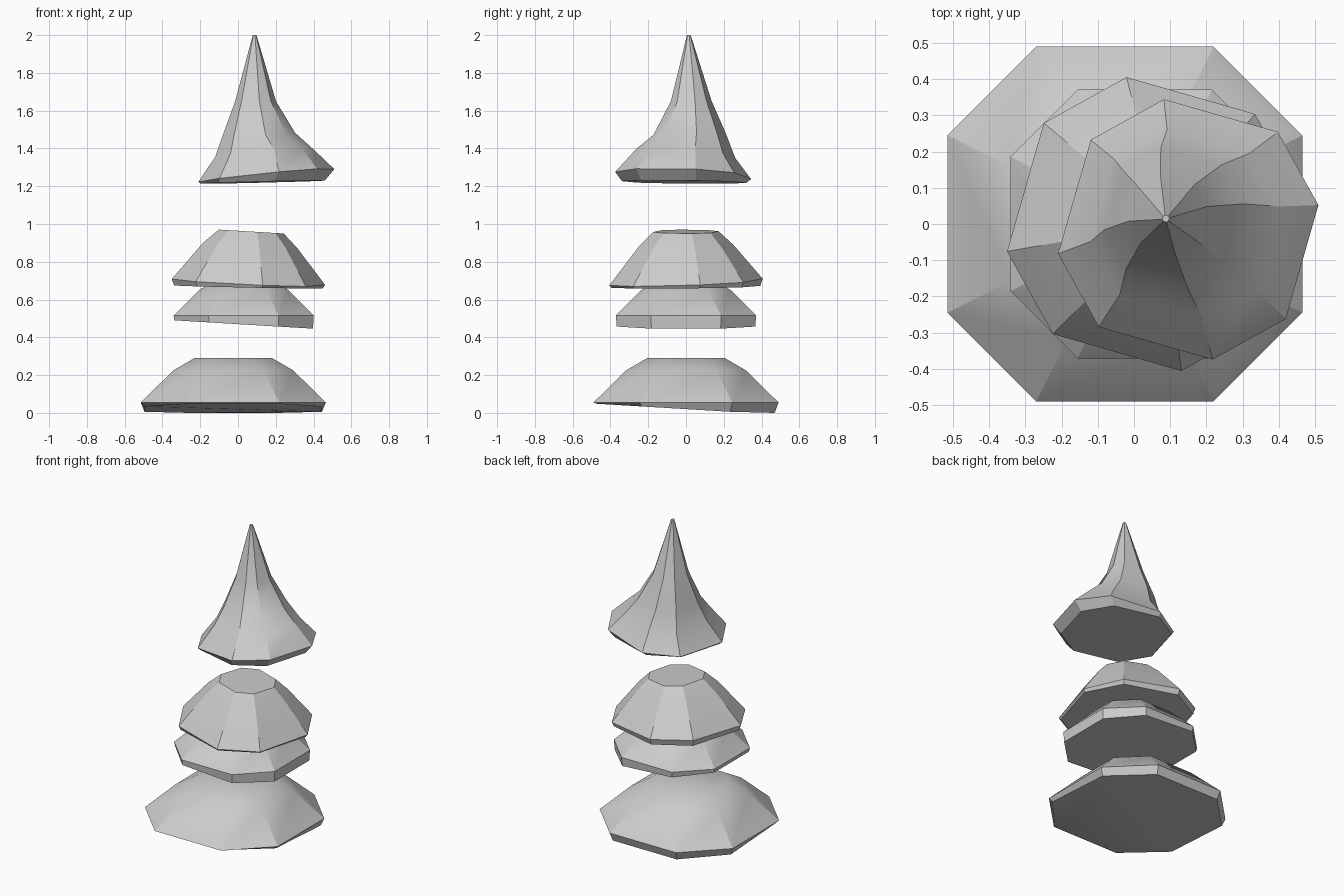
import bpy, bmesh, math

if "Cube" in bpy.data.objects:
    bpy.data.objects.remove(bpy.data.objects["Cube"])

# Chamfered-square outline: eight corners at alternating 37 / 53 degree steps
ANGLES = [math.radians(q * 90 + a) for q in range(4) for a in (26.57, 63.43)]


def tier(name, rings, turn=0):
    """Loft rings of (cx, cy, radius, z, x_tilt, y_tilt), bottom to top, and cap both ends."""
    bm = bmesh.new()
    loops = []
    for cx, cy, r, z, tx, ty in rings:
        loop = []
        for a in ANGLES:
            dx = r * math.cos(a + math.radians(turn))
            dy = r * math.sin(a + math.radians(turn))
            loop.append(bm.verts.new((cx + dx, cy + dy, z + tx * dx + ty * dy)))
        loops.append(loop)
    for low, high in zip(loops, loops[1:]):
        for i in range(8):
            j = (i + 1) % 8
            bm.faces.new((low[i], low[j], high[j], high[i]))
    bm.faces.new(loops[0][::-1])
    bm.faces.new(loops[-1])
    # the tilted bottom of the lowest tier must not dip below the ground
    for v in bm.verts:
        v.co.z = max(v.co.z, 0)
    bmesh.ops.recalc_face_normals(bm, faces=bm.faces)
    mesh = bpy.data.meshes.new(name)
    bm.to_mesh(mesh)
    bm.free()
    obj = bpy.data.objects.new(name, mesh)
    bpy.context.collection.objects.link(obj)
    bpy.ops.object.select_all(action='DESELECT')
    obj.select_set(True)
    bpy.context.view_layer.objects.active = obj
    bpy.ops.object.shade_smooth_by_angle(angle=math.radians(30))
    return obj


# Widest foliage tier on the ground, underside raised at the front
tier("bottom_foliage", [
    (-0.025, 0, 0.525, 0.02, 0, -0.06),
    (-0.025, 0, 0.548, 0.055, 0, 0),
    (-0.025, 0, 0.355, 0.225, 0, 0),
    (-0.025, 0, 0.23, 0.29, 0, 0),
])

# Second tier, underside raised on the left
tier("lower_foliage", [
    (0.03, 0, 0.41, 0.468, -0.06, 0),
    (0.03, 0, 0.415, 0.515, 0, 0),
    (0.03, 0, 0.265, 0.65, 0, 0),
    (0.03, 0, 0.17, 0.70, 0, 0),
])

# Third tier, twisted and slightly tilted
tier("upper_foliage", [
    (0.055, 0, 0.40, 0.667, -0.02, 0.01),
    (0.055, 0, 0.413, 0.693, -0.045, 0.035),
    (0.065, 0, 0.255, 0.885, -0.06, 0.01),
    (0.07, 0, 0.175, 0.96, -0.06, 0),
], turn=-16)

# Pointed top tier, leaning and flared
tier("tip_foliage", [
    (0.13, -0.01, 0.335, 1.222, 0.025, -0.01),
    (0.15, -0.015, 0.366, 1.257, 0.10, -0.035),
    (0.14, 0.0, 0.265, 1.375, 0.09, -0.08),
    (0.11, 0.02, 0.195, 1.475, 0.04, 0.02),
    (0.093, 0.028, 0.11, 1.65, 0, 0),
    (0.088, 0.015, 0.01, 2.0, 0, 0),
], turn=-16)
